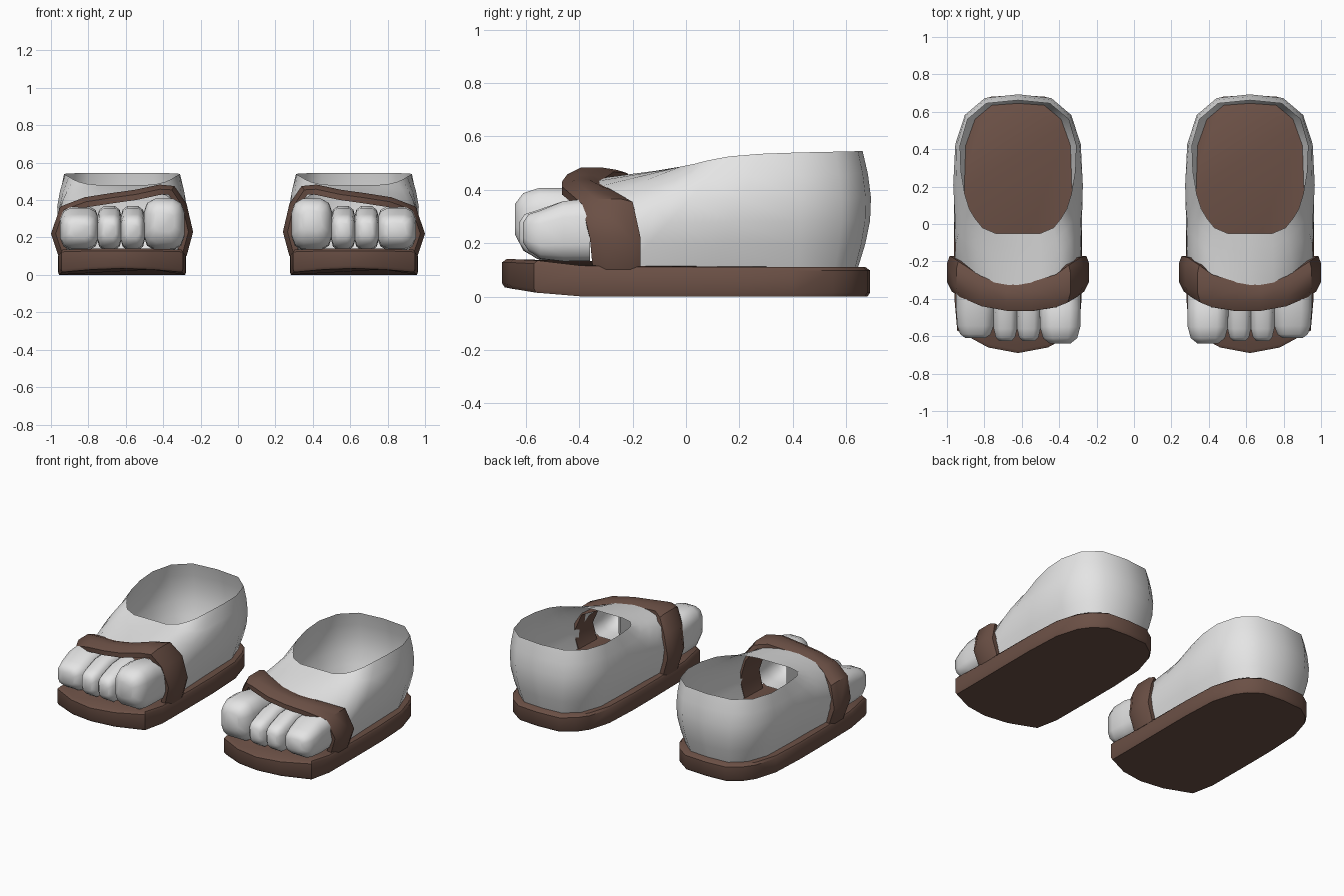
import bpy, math
from mathutils import Vector

if "Cube" in bpy.data.objects:
    bpy.data.objects.remove(bpy.data.objects["Cube"])

CX = 0.62  # centre of one sandal


def material(name, rgb):
    m = bpy.data.materials.new(name)
    m.diffuse_color = (*rgb, 1)
    m.use_nodes = True
    m.node_tree.nodes["Principled BSDF"].inputs["Base Color"].default_value = m.diffuse_color
    return m


SKIN = material("pale grey", (0.78, 0.78, 0.78))
LEATHER = material("brown leather", (0.147, 0.08, 0.06))


def add_part(name, verts, faces, mat, angle):
    """Make one part, mirror it to the other foot and shade it."""
    me = bpy.data.meshes.new(name)
    me.from_pydata(verts, [], faces)
    me.materials.append(mat)
    ob = bpy.data.objects.new(name, me)
    bpy.context.collection.objects.link(ob)
    bpy.ops.object.select_all(action='DESELECT')
    ob.select_set(True)
    bpy.context.view_layer.objects.active = ob
    bpy.ops.object.mode_set(mode='EDIT')
    bpy.ops.mesh.select_all(action='SELECT')
    bpy.ops.mesh.normals_make_consistent(inside=False)
    bpy.ops.object.mode_set(mode='OBJECT')
    bpy.ops.object.shade_smooth_by_angle(angle=math.radians(angle))
    ob.modifiers.new("other_foot", 'MIRROR').use_mirror_merge = False
    return ob


def loft(rings, close=True, cap_start=False, cap_end=False):
    """Join rings of equal length with quads."""
    n = len(rings[0])
    verts = [p for r in rings for p in r]
    faces = []
    for i in range(len(rings) - 1):
        for j in range(n if close else n - 1):
            k = (j + 1) % n
            faces.append((i * n + j, i * n + k, (i + 1) * n + k, (i + 1) * n + j))
    if cap_start:
        faces.append(tuple(range(n)))
    if cap_end:
        faces.append(tuple((len(rings) - 1) * n + j for j in range(n)))
    return verts, faces


# Sole: half outline mirrored about its centre line, toe end curling up
half = [(0, -0.69), (0.16, -0.66), (0.325, -0.57), (0.34, -0.40), (0.342, -0.1),
        (0.342, 0.15), (0.33, 0.40), (0.285, 0.55), (0.235, 0.62), (0.15, 0.68), (0, 0.69)]
outline = half + [(-x, y) for x, y in half[-2:0:-1]]


def sole_ring(scale, top, drop=0.0):
    ring = []
    for x, y in outline:
        curl = max(0.0, (-0.35 - y) / 0.34)
        z = 0.11 + 0.03 * min(1, curl * 1.3) - drop if top else 0.035 * curl ** 2 + drop
        ring.append((CX + x * scale, y * scale, z))
    return ring


add_part("sole", *loft([sole_ring(0.985, False), sole_ring(1, False, 0.015),
                        sole_ring(1, True, 0.012), sole_ring(0.975, True)],
                       cap_start=True, cap_end=True), LEATHER, 40)

# Foot shell: columns run from the ankle opening down to the sole or forward
# to the arch under the strap (offset x, y, z at both ends, sideways bulge)
columns = [
    ((0, -0.05, 0.48), (0, -0.38, 0.425), 0),
    ((0.12, -0.05, 0.48), (0.13, -0.37, 0.42), 0),
    ((0.19, -0.02, 0.487), (0.23, -0.33, 0.395), 0.01),
    ((0.23, 0.03, 0.497), (0.30, -0.28, 0.34), 0.02),
    ((0.26, 0.08, 0.51), (0.335, -0.24, 0.22), 0.03),
    ((0.285, 0.16, 0.525), (0.305, -0.22, 0.11), 0.045),
    ((0.305, 0.28, 0.535), (0.29, 0.10, 0.11), 0.05),
    ((0.31, 0.42, 0.54), (0.28, 0.42, 0.11), 0.04),
    ((0.27, 0.56, 0.543), (0.23, 0.56, 0.11), 0.04),
    ((0.17, 0.645, 0.545), (0.14, 0.635, 0.11), 0.04),
    ((0, 0.662, 0.545), (0, 0.645, 0.11), 0.04)]


def shell_column(i, side):
    a, b, bulge = columns[i]
    a, b = Vector(a), Vector(b)
    out = Vector((a.x, max(0, a.y - 0.36), 0))
    if out.length > 0:
        out.normalize()
    pts = []
    for k in range(6):
        t = k / 5
        p = a.lerp(b, t) + out * bulge * math.sin(math.pi * t)
        x = p.x * side
        # instep is higher on the big toe side
        tilt = -0.14 * x * t if i < 4 else 0
        pts.append((CX + x, p.y, p.z + tilt))
    return pts


cols = [shell_column(i, 1) for i in range(11)]
cols += [shell_column(i, -1) for i in range(9, 0, -1)]
add_part("foot_shell", *loft(list(map(list, zip(*cols)))), SKIN, 60)

# Strap: rounded band swept over the foot (x, z, front y, back y)
path = [(0.275, 0.10, -0.35, -0.17), (0.24, 0.23, -0.36, -0.17), (0.275, 0.38, -0.385, -0.18),
        (0.34, 0.475, -0.42, -0.22), (0.42, 0.483, -0.445, -0.27), (0.55, 0.455, -0.465, -0.31),
        (0.68, 0.437, -0.465, -0.32), (0.82, 0.415, -0.44, -0.28), (0.95, 0.365, -0.39, -0.20),
        (1.0, 0.22, -0.36, -0.17), (0.96, 0.10, -0.35, -0.17)]
rings = []
for i, (x, z, yf, yb) in enumerate(path):
    p, q = path[max(i - 1, 0)], path[min(i + 1, len(path) - 1)]
    t = Vector((q[0] - p[0], q[1] - p[1])).normalized()
    nx, nz = t.y, -t.x  # towards the foot
    section = [(yf, 0.055), (yf, 0.025), (yf + 0.05, 0), (yb - 0.04, 0),
               (yb, 0.015), (yb, 0.045)]
    rings.append([(x + nx * d, y, z + nz * d) for y, d in section])
add_part("strap", *loft(rings, cap_start=True, cap_end=True), LEATHER, 45)


# Toes: squarish tapered tubes (y, width scale, bottom z, top z)
def toe(name, x0, x1, stations, back=0.0):
    cx, w = (x0 + x1) / 2, (x1 - x0) / 2
    rings = []
    for y, s, zb, zt in stations:
        ring = []
        for k in range(12):
            a = math.tau * (k + 0.5) / 12
            c, d = math.cos(a), math.sin(a)
            px = math.copysign(abs(c) ** 0.6, c)
            pz = math.copysign(abs(d) ** 0.6, d)
            ring.append((cx + w * s * px, y + (back if y < -0.5 else 0),
                         (zb + zt) / 2 + (zt - zb) / 2 * pz))
        rings.append(ring)
    add_part(name, *loft(rings, cap_end=True), SKIN, 60)


big = [(-0.36, 1, 0.13, 0.39), (-0.45, 1.02, 0.13, 0.41), (-0.55, 1, 0.135, 0.41),
       (-0.61, 0.85, 0.17, 0.39), (-0.64, 0.5, 0.23, 0.35)]
small = [(-0.36, 1.08, 0.13, 0.37), (-0.46, 1.08, 0.13, 0.36), (-0.56, 1.02, 0.14, 0.325),
         (-0.605, 0.85, 0.17, 0.31), (-0.625, 0.55, 0.20, 0.28)]
toe("big_toe", 0.285, 0.505, big)
toe("second_toe", 0.50, 0.625, small)
toe("middle_toe", 0.625, 0.75, small)
toe("little_toe", 0.75, 0.945, small, 0.015)
